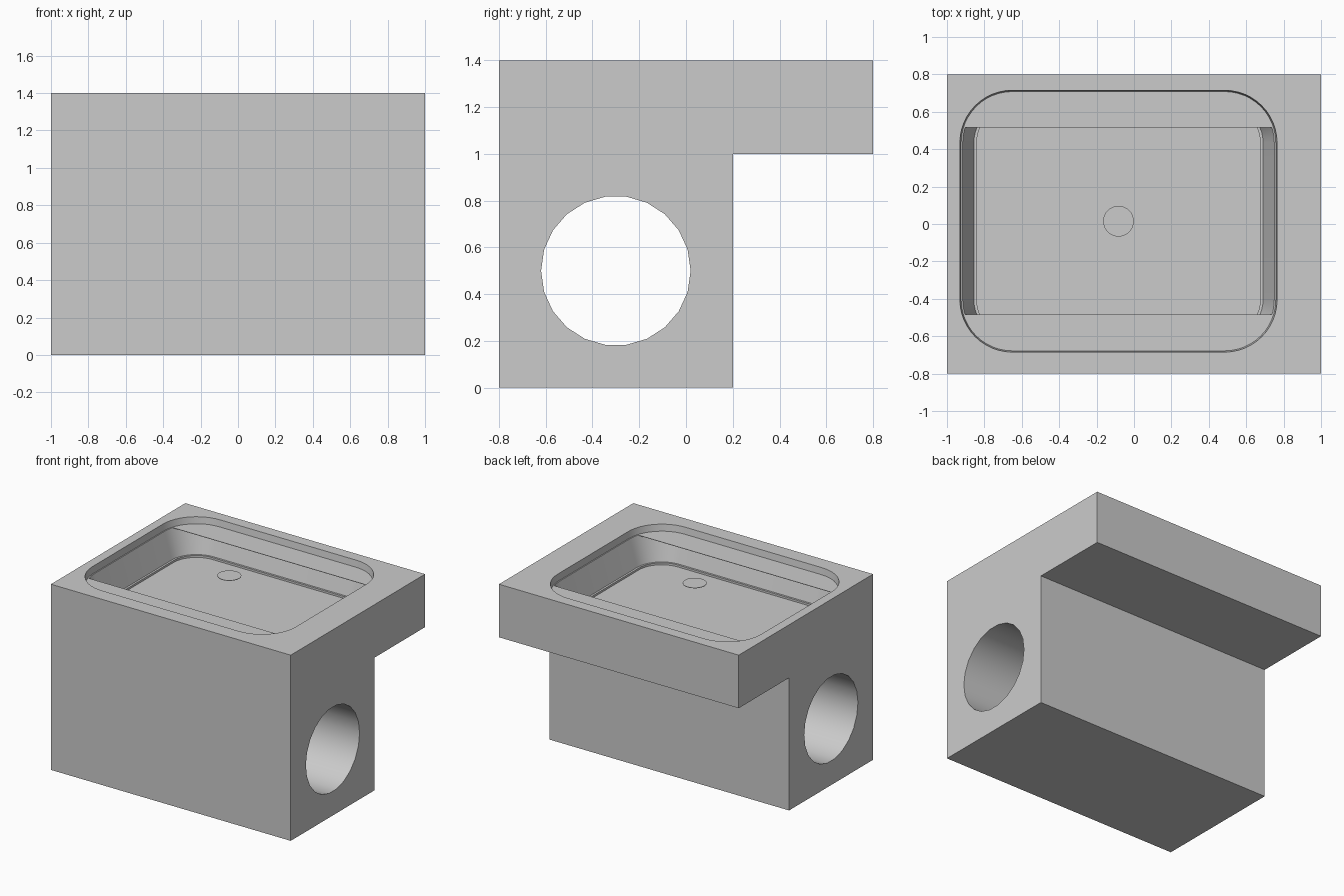
import bpy, bmesh, math

if "Cube" in bpy.data.objects:
    bpy.data.objects.remove(bpy.data.objects["Cube"])

grey = bpy.data.materials.new("plain grey")
grey.use_nodes = True
COLOUR = (0.6, 0.6, 0.6, 1)
grey.diffuse_color = COLOUR
grey.node_tree.nodes["Principled BSDF"].inputs["Base Color"].default_value = COLOUR

TOP = 1.4
CX, CY = -0.083, 0.015        # basin centre
HX, HY, R = 0.848, 0.70, 0.28  # basin half sizes and corner radius


def loft(name, loops):
    """Closed solid through matching loops of points."""
    bm = bmesh.new()
    rings = [[bm.verts.new(p) for p in loop] for loop in loops]
    n = len(rings[0])
    for a, b in zip(rings, rings[1:]):
        for i in range(n):
            j = (i + 1) % n
            bm.faces.new((a[i], a[j], b[j], b[i]))
    bm.faces.new(rings[0])
    bm.faces.new(rings[-1])
    bmesh.ops.recalc_face_normals(bm, faces=bm.faces)
    mesh = bpy.data.meshes.new(name)
    bm.to_mesh(mesh)
    bm.free()
    ob = bpy.data.objects.new(name, mesh)
    bpy.context.collection.objects.link(ob)
    mesh.materials.append(grey)
    return ob


def outline(inset, steps=12):
    """Rounded rectangle of the basin, shrunk by an inset."""
    r = R - inset
    pts = []
    for k, (sx, sy) in enumerate([(1, 1), (-1, 1), (-1, -1), (1, -1)]):
        for i in range(steps + 1):
            a = math.pi / 2 * (k + i / steps)
            pts.append((CX + sx * (HX - R) + r * math.cos(a),
                        CY + sy * (HY - R) + r * math.sin(a)))
    return pts


def at_z(pts, z):
    return [(x, y, z) for x, y in pts]


def circle(radius, n):
    return [(radius * math.cos(2 * math.pi * i / n),
             radius * math.sin(2 * math.pi * i / n)) for i in range(n)]


def cut(target, cutter):
    cutter.hide_render = True
    mod = target.modifiers.new("cut", 'BOOLEAN')
    mod.operation = 'DIFFERENCE'
    mod.solver = 'EXACT'
    mod.object = cutter
    bpy.ops.object.select_all(action='DESELECT')
    bpy.context.view_layer.objects.active = target
    target.select_set(True)
    bpy.ops.object.modifier_apply(modifier=mod.name)
    bpy.data.objects.remove(cutter)


# L-shaped body with an overhang at the back
profile = [(-0.8, 0), (0.2, 0), (0.2, 1), (0.8, 1), (0.8, TOP), (-0.8, TOP)]
body = loft("body", [[(x, y, z) for y, z in profile] for x in (-1, 1)])

# Round bore from side to side
bore = loft("bore_cutter", [[(x, y - 0.3, z + 0.5) for y, z in circle(0.32, 22)]
                            for x in (-1.2, 1.2)])
cut(body, bore)

# Basin: shallow rim, narrow ledge, sloped wall, low step, floor
levels = [(0, -0.1), (0, 0), (0.007, 0.05), (0.015, 0.05),
          (0.075, 0.25), (0.09, 0.25), (0.09, 0.265)]
basin = loft("basin_cutter", [at_z(outline(i), TOP - d) for i, d in levels])
cut(body, basin)

# Thin shelves along the front and back of the basin
ring = outline(0.015)
for name, side in (("back_shelf", 1), ("front_shelf", -1)):
    edge = 0.5
    arc = [p for p in ring if side * (p[1] - CY) > edge]
    half = HX - R + math.sqrt((R - 0.015) ** 2 - (edge - HY + R) ** 2)
    ends = [(CX - side * half, CY + side * edge), (CX + side * half, CY + side * edge)]
    loft(name, [at_z(arc + ends, z) for z in (TOP - 0.053, TOP - 0.05)])

# Small round plate level with the rim
loft("round_plate", [[(x + CX, y + CY, z) for x, y in circle(0.082, 32)]
                     for z in (TOP - 0.003, TOP)])

# Smooth the bore and basin corners, keep edges sharp
bpy.ops.object.select_all(action='DESELECT')
body.select_set(True)
bpy.context.view_layer.objects.active = body
bpy.ops.object.shade_smooth_by_angle(angle=math.radians(30))
